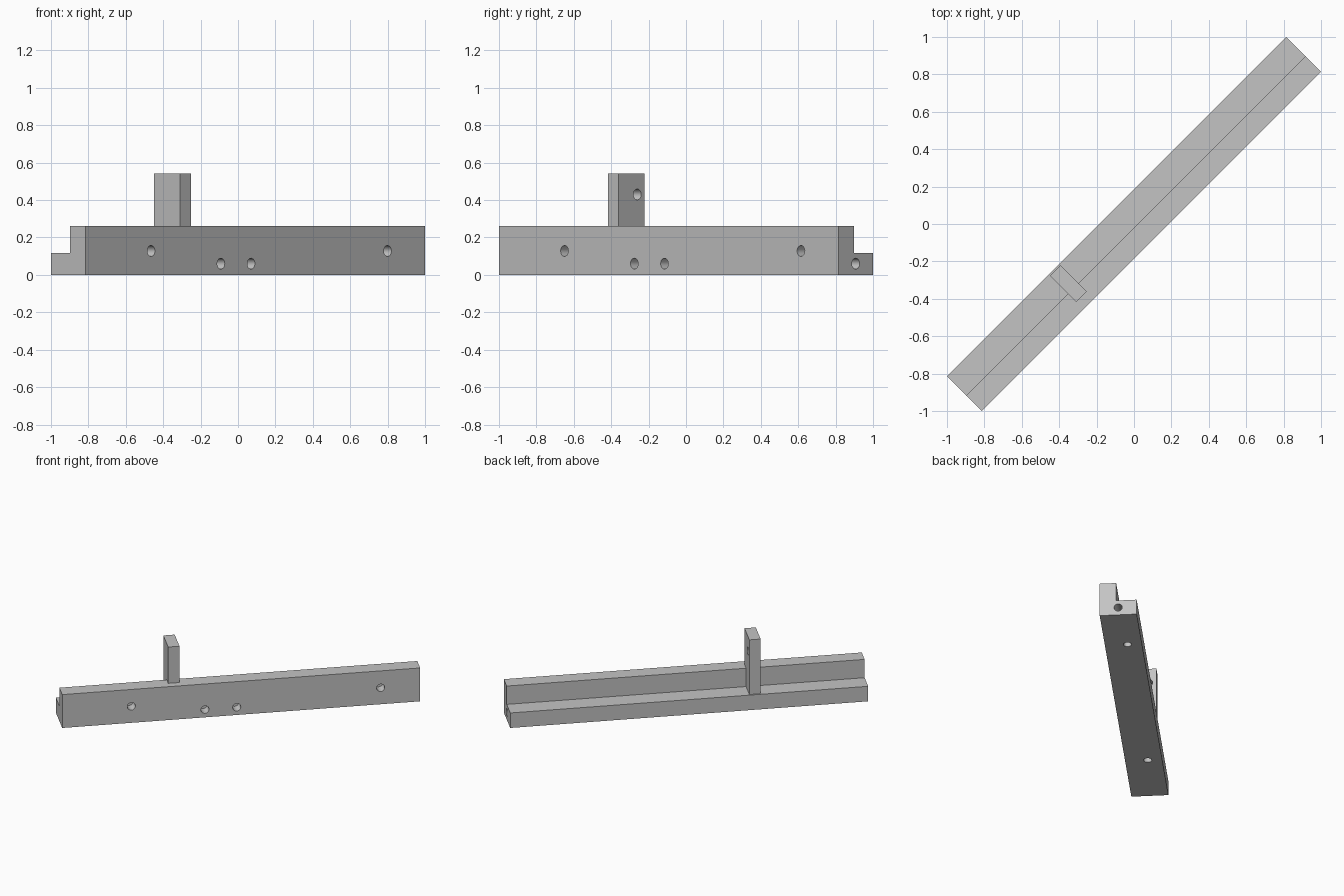
import bpy, bmesh, math
from mathutils import Matrix, Vector

cube = bpy.data.objects.get("Cube")
if cube:
    bpy.data.objects.remove(cube, do_unlink=True)

LENGTH, WIDTH, HEIGHT = 2.567, 0.262, 0.26
STEP_Y, STEP_Z = -0.014, 0.117
RADIUS = 0.029
TURN = Matrix.Rotation(math.radians(45), 4, 'Z')

grey = bpy.data.materials.new("plain grey")
grey.use_nodes = True
colour = (0.55, 0.55, 0.55, 1)
grey.diffuse_color = colour
grey.node_tree.nodes["Principled BSDF"].inputs["Base Color"].default_value = colour


def extrude_profile(name, profile, x0, x1):
    """Sweep a (y, z) profile along the bar direction."""
    bm = bmesh.new()
    face = bm.faces.new([bm.verts.new((x0, y, z)) for y, z in profile])
    swept = bmesh.ops.extrude_face_region(bm, geom=[face])
    moved = [v for v in swept["geom"] if isinstance(v, bmesh.types.BMVert)]
    bmesh.ops.translate(bm, vec=(x1 - x0, 0, 0), verts=moved)
    bmesh.ops.recalc_face_normals(bm, faces=bm.faces[:])
    mesh = bpy.data.meshes.new(name)
    bm.to_mesh(mesh)
    bm.free()
    obj = bpy.data.objects.new(name, mesh)
    bpy.context.collection.objects.link(obj)
    mesh.materials.append(grey)
    obj.matrix_world = TURN
    return obj


def drill(target, name, mouth, inward, depth):
    """Cut a blind round hole starting at mouth and running inward."""
    inward = Vector(inward)
    spin = inward.to_track_quat('Z', 'Y').to_matrix().to_4x4()
    bm = bmesh.new()
    bmesh.ops.create_cone(bm, cap_ends=True, segments=32, radius1=RADIUS,
                          radius2=RADIUS, depth=depth * 2,
                          matrix=Matrix.Translation(mouth) @ spin)
    mesh = bpy.data.meshes.new(name)
    bm.to_mesh(mesh)
    bm.free()
    mesh.materials.append(grey)
    cutter = bpy.data.objects.new(name, mesh)
    bpy.context.collection.objects.link(cutter)
    cutter.matrix_world = TURN
    cutter.hide_render = True
    cutter.hide_set(True)
    cut = target.modifiers.new(name, 'BOOLEAN')
    cut.operation = 'DIFFERENCE'
    cut.solver = 'EXACT'
    cut.object = cutter


# Stepped bar: tall front ridge and low back ledge
half = WIDTH / 2
end = LENGTH / 2
bar = extrude_profile("stepped_bar", [
    (-half, 0), (half, 0), (half, STEP_Z), (STEP_Y, STEP_Z),
    (STEP_Y, HEIGHT), (-half, HEIGHT)], -end, end)

# Upright post notched over the ridge
post = extrude_profile("upright_post", [
    (-0.076, HEIGHT), (STEP_Y, HEIGHT), (STEP_Y, STEP_Z),
    (0.121, STEP_Z), (0.121, 0.543), (-0.076, 0.543)], -0.514, -0.433)

# Holes in the front, the underside, the end and the post
for i, (x, z) in enumerate([(-0.788, 0.128), (-0.26, 0.06),
                            (-0.032, 0.06), (1.0, 0.128)]):
    drill(bar, f"front_hole_cutter_{i}", (x, -half, z), (0, 1, 0), 0.08)
for i, x in enumerate((-0.78, 0.86)):
    drill(bar, f"underside_hole_cutter_{i}", (x, 0.029, 0), (0, 0, 1), 0.08)
drill(bar, "end_hole_cutter", (end, 0, 0.06), (-1, 0, 0), 0.1)
drill(post, "post_hole_cutter", (-0.433, 0.065, 0.43), (-1, 0, 0), 0.06)

# Smooth hole walls, crisp edges
bpy.ops.object.select_all(action='DESELECT')
for obj in (bar, post):
    obj.select_set(True)
    bpy.context.view_layer.objects.active = obj
bpy.ops.object.shade_smooth_by_angle(angle=math.radians(30))
